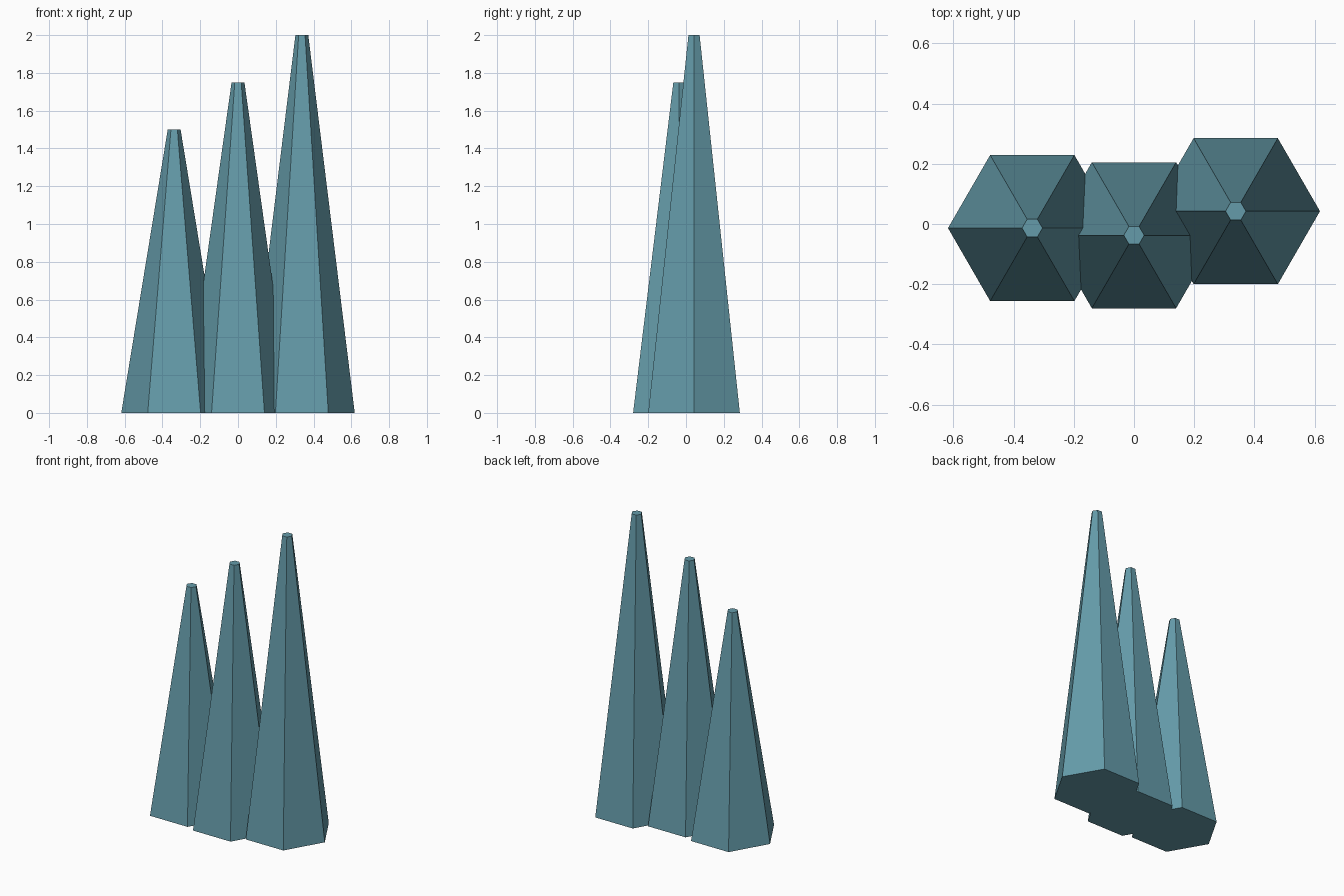
import bpy, bmesh
from math import cos, sin, pi

if "Cube" in bpy.data.objects:
    bpy.data.objects.remove(bpy.data.objects["Cube"])

SIDES, BASE_R, TOP_R = 6, 0.28, 0.034

teal = bpy.data.materials.new("muted_teal")
teal.diffuse_color = (0.13, 0.33, 0.40, 1)
teal.use_nodes = True
teal.node_tree.nodes["Principled BSDF"].inputs["Base Color"].default_value = teal.diffuse_color


def spire(name, x, y, height):
    """Tapered hexagonal column with corners pointing along x."""
    bm = bmesh.new()
    angles = [2 * pi * i / SIDES for i in range(SIDES)]
    low = [bm.verts.new((BASE_R * cos(a), BASE_R * sin(a), 0)) for a in angles]
    high = [bm.verts.new((TOP_R * cos(a), TOP_R * sin(a), height)) for a in angles]
    bm.faces.new(low[::-1])
    bm.faces.new(high)
    for i in range(SIDES):
        j = (i + 1) % SIDES
        bm.faces.new((low[i], low[j], high[j], high[i]))
    mesh = bpy.data.meshes.new(name)
    bm.to_mesh(mesh)
    bm.free()
    mesh.materials.append(teal)
    obj = bpy.data.objects.new(name, mesh)
    obj.location = (x, y, 0)
    bpy.context.collection.objects.link(obj)


# Three overlapping spires rising from left to right
spire("short_spire", -0.338, -0.0135, 1.5)
spire("middle_spire", 0.0, -0.0375, 1.75)
spire("tall_spire", 0.338, 0.0425, 2.0)
